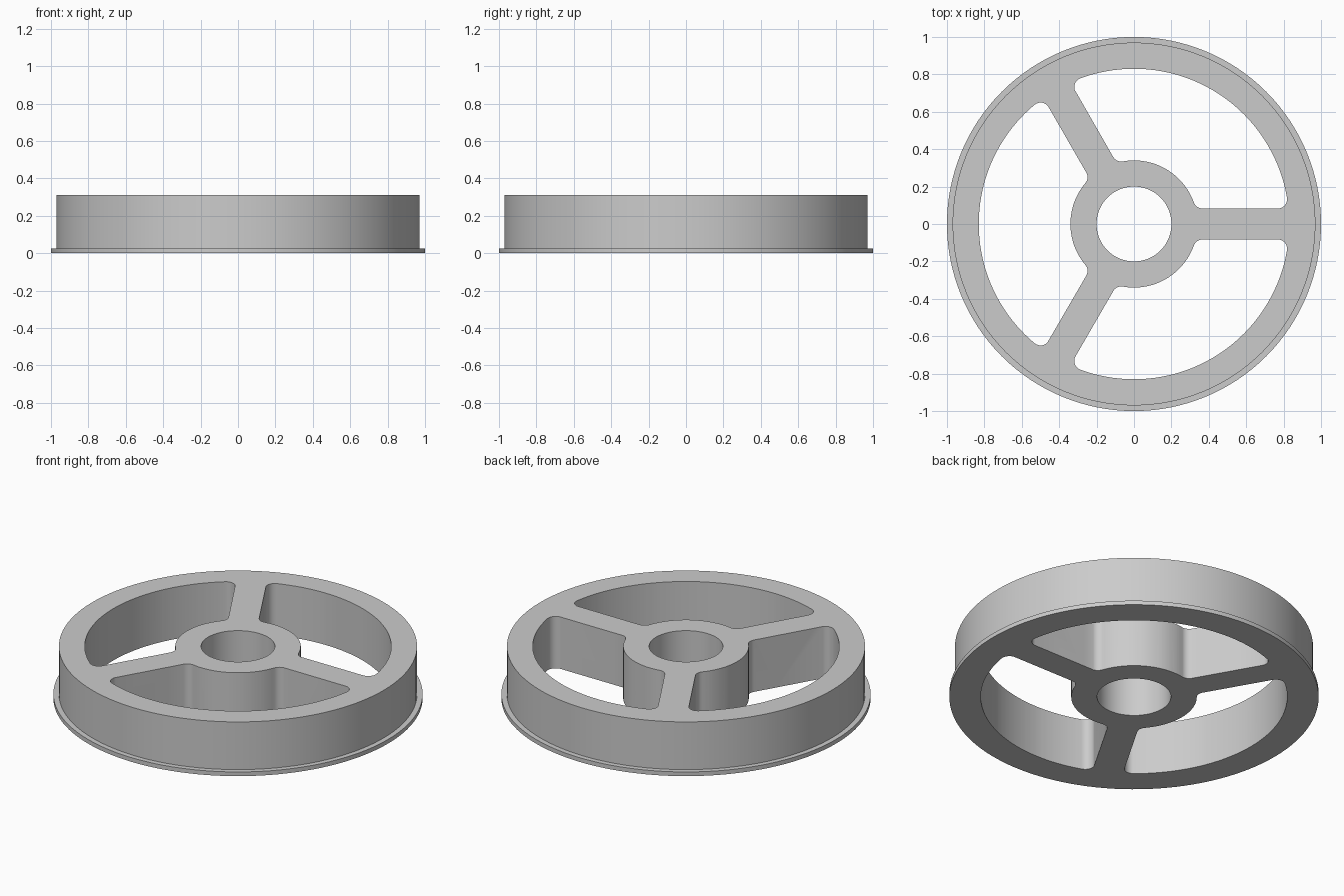
import bpy
import bmesh
from math import asin, cos, sin, radians, degrees, pi

cube = bpy.data.objects.get("Cube")
if cube:
    bpy.data.objects.remove(cube, do_unlink=True)

HEIGHT, FLANGE_HEIGHT = 0.31, 0.025
FLANGE_R, BODY_R, RIM_R, HUB_R, BORE_R = 1.0, 0.97, 0.83, 0.34, 0.2
SPOKE_HALF, FILLET = 0.083, 0.05
SEGMENTS = 128

grey = bpy.data.materials.new("plain grey")
grey.use_nodes = True
colour = (0.6, 0.6, 0.6, 1)
grey.diffuse_color = colour
grey.node_tree.nodes["Principled BSDF"].inputs["Base Color"].default_value = colour


def make_object(name, bm):
    bmesh.ops.recalc_face_normals(bm, faces=bm.faces)
    mesh = bpy.data.meshes.new(name)
    bm.to_mesh(mesh)
    bm.free()
    mesh.materials.append(grey)
    obj = bpy.data.objects.new(name, mesh)
    bpy.context.collection.objects.link(obj)
    return obj


def lathe(name, profile):
    """Spin a closed (radius, height) profile around the z axis."""
    bm = bmesh.new()
    rings = [[bm.verts.new((r * cos(2 * pi * i / SEGMENTS), r * sin(2 * pi * i / SEGMENTS), z))
              for i in range(SEGMENTS)] for r, z in profile]
    for k, ring in enumerate(rings):
        above = rings[(k + 1) % len(rings)]
        for i in range(SEGMENTS):
            j = (i + 1) % SEGMENTS
            bm.faces.new((ring[i], ring[j], above[j], above[i]))
    return make_object(name, bm)


def arc(cx, cy, radius, start, end, steps):
    angles = [radians(start + (end - start) * i / steps) for i in range(steps + 1)]
    return [(cx + radius * cos(a), cy + radius * sin(a)) for a in angles]


def corner(angle, distance, start, end):
    """Rounded corner whose centre is given in polar form."""
    a = radians(angle)
    return arc(distance * cos(a), distance * sin(a), FILLET, start, end, 8)


def window_outline():
    """Opening between the spokes at 0 and 120 degrees."""
    d_out, d_in = RIM_R - FILLET, HUB_R + FILLET
    a_out = degrees(asin((SPOKE_HALF + FILLET) / d_out))
    a_in = degrees(asin((SPOKE_HALF + FILLET) / d_in))
    parts = [
        arc(0, 0, RIM_R, a_out, 120 - a_out, 40),
        corner(120 - a_out, d_out, 120 - a_out, 210),
        corner(120 - a_in, d_in, 210, 300 - a_in),
        arc(0, 0, HUB_R, 120 - a_in, a_in, 24),
        corner(a_in, d_in, 180 + a_in, 270),
        corner(a_out, d_out, -90, a_out),
    ]
    # neighbouring arcs share their end points
    return [p for part in parts for p in part[:-1]]


# Wheel disc with bore and bottom flange
wheel = lathe("spoked_wheel", [
    (BORE_R, 0), (FLANGE_R, 0), (FLANGE_R, FLANGE_HEIGHT),
    (BODY_R, FLANGE_HEIGHT), (BODY_R, HEIGHT), (BORE_R, HEIGHT)])

# Three openings that leave the spokes
bm = bmesh.new()
for turn in (0, 120, 240):
    c, s = cos(radians(turn)), sin(radians(turn))
    verts = [bm.verts.new((x * c - y * s, x * s + y * c, -0.1)) for x, y in window_outline()]
    face = bm.faces.new(verts)
    top = bmesh.ops.extrude_face_region(bm, geom=[face])["geom"]
    bmesh.ops.translate(bm, vec=(0, 0, HEIGHT + 0.2),
                        verts=[g for g in top if isinstance(g, bmesh.types.BMVert)])
cutter = make_object("window_cutter", bm)
cutter.hide_render = True

cut = wheel.modifiers.new("windows", 'BOOLEAN')
cut.operation = 'DIFFERENCE'
cut.solver = 'EXACT'
cut.object = cutter

bpy.ops.object.select_all(action='DESELECT')
wheel.select_set(True)
bpy.context.view_layer.objects.active = wheel
bpy.ops.object.modifier_apply(modifier=cut.name)
bpy.data.objects.remove(cutter, do_unlink=True)
bpy.ops.object.shade_smooth_by_angle(angle=radians(30))
